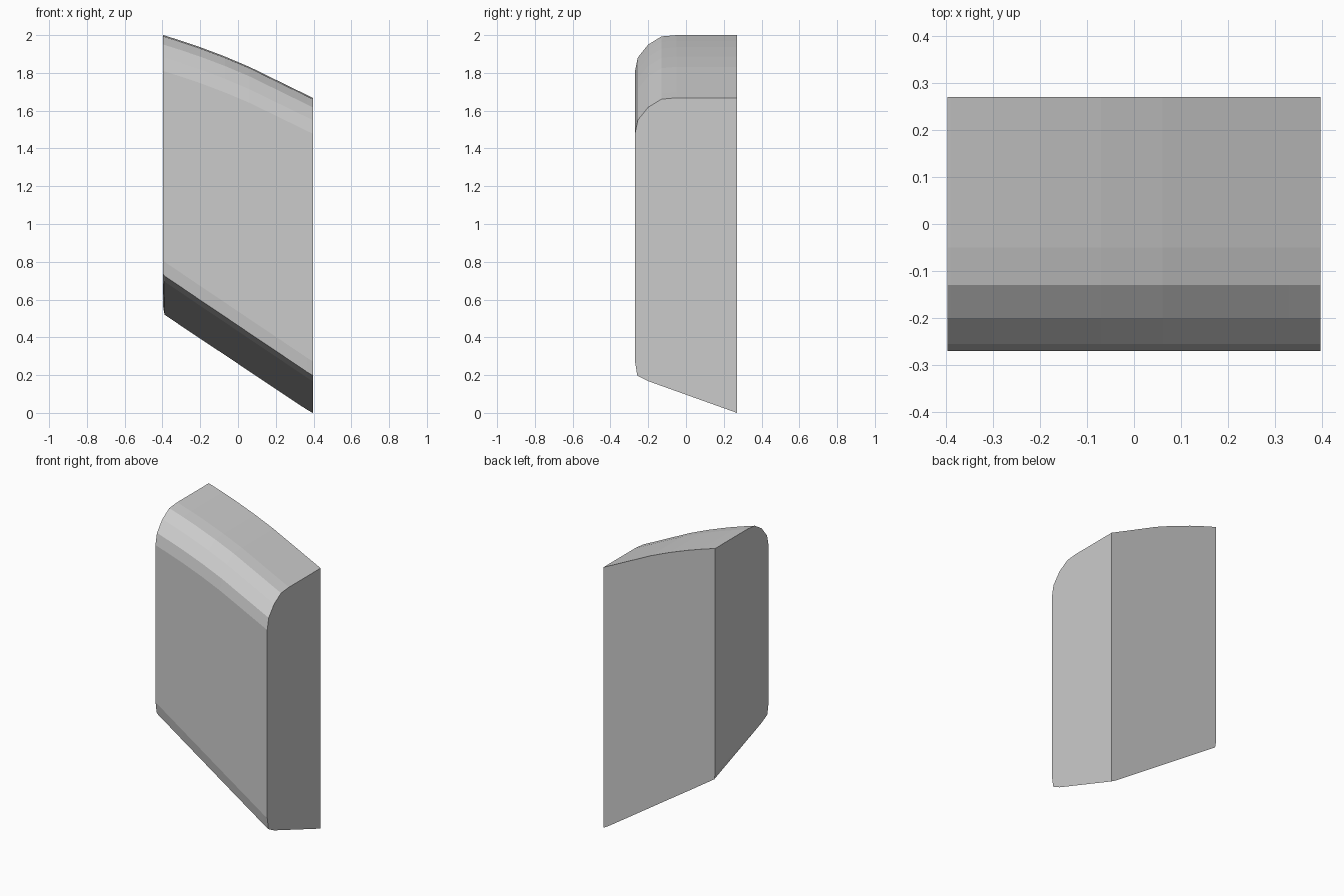
import bpy, bmesh

if "Cube" in bpy.data.objects:
    bpy.data.objects.remove(bpy.data.objects["Cube"])

# stations along the width: x, top height, back bottom height, front bottom height
stations = [(-0.396, 2.0, 0.56, 0.735), (-0.389, 1.998, 0.52, 0.725),
            (-0.3, 1.97, 0.46, 0.665), (-0.2, 1.936, 0.393, 0.597),
            (-0.07, 1.887, 0.307, 0.51), (0.06, 1.832, 0.22, 0.422),
            (0.33, 1.70, 0.04, 0.241), (0.365, 1.683, 0.017, 0.217),
            (0.396, 1.668, 0.004, 0.198)]

# rounded front-top corner: y, drop below the top
top_round = [(0.27, 0), (-0.05, 0), (-0.13, 0.007), (-0.2, 0.05),
             (-0.255, 0.118), (-0.27, 0.19)]
# rounded front-bottom corner: y, rise above the front bottom height
low_round = [(-0.27, 0.075), (-0.258, 0.0), (-0.2, -0.03)]


def section(x, top, back_low, front_low):
    pts = [(x, y, top - d) for y, d in top_round]
    pts += [(x, y, front_low + r) for y, r in low_round]
    return pts + [(x, 0.27, back_low)]


# panel body lofted through the sections
bm = bmesh.new()
rings = [[bm.verts.new(p) for p in section(*s)] for s in stations]
n = len(rings[0])
for a, b in zip(rings, rings[1:]):
    for i in range(n):
        j = (i + 1) % n
        bm.faces.new((a[i], a[j], b[j], b[i]))
bm.faces.new(rings[0])
bm.faces.new(rings[-1])
bmesh.ops.recalc_face_normals(bm, faces=bm.faces)
mesh = bpy.data.meshes.new("slanted_block")
bm.to_mesh(mesh)
bm.free()
obj = bpy.data.objects.new("slanted_block", mesh)
bpy.context.collection.objects.link(obj)
# keep it standing on the ground
low = min(v.co.z for v in mesh.vertices)
for v in mesh.vertices:
    if v.co.z < 0.01:
        v.co.z -= low
